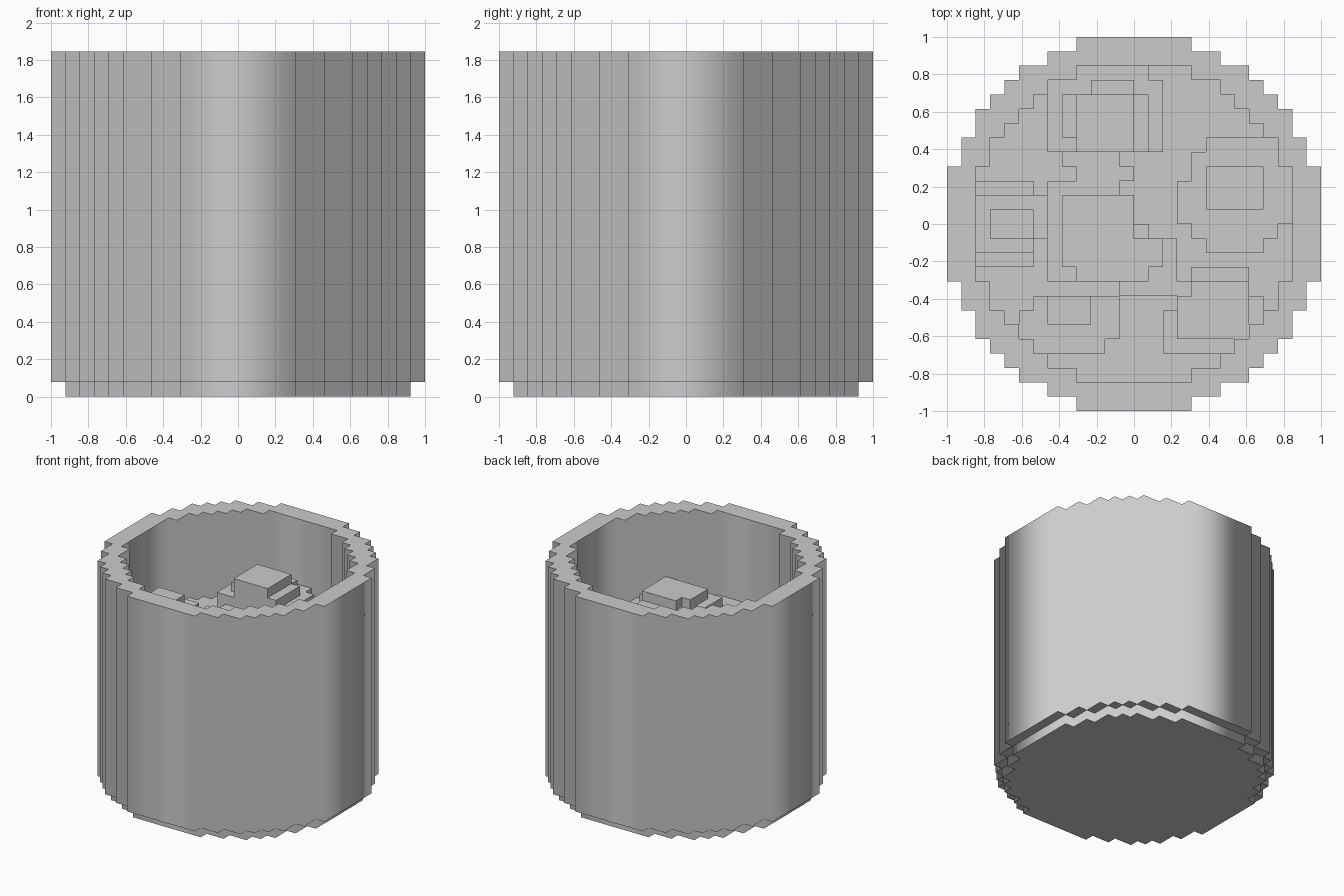
import bpy, bmesh

if "Cube" in bpy.data.objects:
    bpy.data.objects.remove(bpy.data.objects["Cube"])

U = 1 / 13  # one block of the grid


def outline(corners):
    """Closed stepped circle from the outer corners of one quarter."""
    q = []
    for i, (x, y) in enumerate(corners):
        q.append((x, y))
        if i + 1 < len(corners):
            q.append((corners[i + 1][0], y))
    pts = q + [(-x, y) for x, y in reversed(q)]
    return pts + [(-x, -y) for x, y in pts]


def slab(name, loops, z0, z1):
    """Extruded flat profile; a second loop becomes a hole."""
    cu = bpy.data.curves.new(name, 'CURVE')
    cu.dimensions = '2D'
    cu.fill_mode = 'BOTH'
    cu.extrude = (z1 - z0) * U / 2
    for loop in loops:
        sp = cu.splines.new('POLY')
        sp.points.add(len(loop) - 1)
        for p, (x, y) in zip(sp.points, loop):
            p.co = (x * U, y * U, 0, 1)
        sp.use_cyclic_u = True
    ob = bpy.data.objects.new(name, cu)
    ob.location.z = (z0 + z1) * U / 2
    bpy.context.collection.objects.link(ob)


def chunk(name, layers):
    """Stack of boxes: each layer is a top height and its rectangles."""
    bm = bmesh.new()
    for top, rects in layers:
        for x0, x1, y0, y1 in rects:
            for v in bmesh.ops.create_cube(bm, size=1)['verts']:
                v.co.x = (x1 if v.co.x > 0 else x0) * U
                v.co.y = (y1 if v.co.y > 0 else y0) * U
                v.co.z = (top if v.co.z > 0 else top - 1) * U
    me = bpy.data.meshes.new(name)
    bm.to_mesh(me)
    bm.free()
    bpy.context.collection.objects.link(bpy.data.objects.new(name, me))


outer = outline([(13, 4), (12, 6), (11, 8), (10, 9), (9, 10), (8, 11), (6, 12), (4, 13)])
inner = outline([(11, 4), (10, 6), (9, 7), (8, 8), (7, 9), (6, 10), (4, 11)])
foot = outline([(12, 4), (11, 6), (10, 8), (9, 9), (8, 10), (6, 11), (4, 12)])

# Pot and its filling
slab("pot_base", [foot], 0, 1)
slab("pot_wall", [outer, inner], 1, 24)
slab("filling", [inner], 1, 15)

# Lumps floating on the filling
chunk("back_lump", [
    (16, [(-6, 2, 5, 10), (-5, -1, 4, 5)]),
    (17, [(-6, 2, 5, 10), (-4, 1, 10, 11)]),
    (18, [(-5, 1, 6, 9), (-4, 1, 5, 6), (-3, 0, 9, 10)]),
    (19, [(-4, 0, 5, 9)])])
chunk("left_lump", [
    (16, [(-11, -7, -3, 3), (-7, -6, -1, 2)]),
    (17, [(-11, -7, -2, 2), (-7, -6, -1, 2)]),
    (18, [(-10, -7, -1, 1)])])
chunk("centre_lump", [
    (16, [(-6, -1, 0, 3), (-4, 0, 3, 4), (-6, 1, -1, 0), (-6, 3, -4, -1), (-1, 3, -5, -4)]),
    (17, [(-5, 0, -1, 2), (-5, 2, -3, -1), (-4, 1, -4, -3)])])
chunk("right_lump", [
    (16, [(4, 10, -1, 5), (3, 4, 0, 3), (10, 11, 0, 4), (5, 10, 5, 6), (5, 9, -2, -1)]),
    (17, [(5, 9, 1, 4)])])
chunk("front_right_lump", [
    (16, [(3, 8, -8, -4), (4, 8, -4, -3), (2, 7, -9, -8), (2, 3, -8, -6), (8, 9, -7, -5)]),
    (17, [(3, 8, -8, -5), (4, 8, -5, -4)])])
chunk("front_left_lump", [
    (16, [(-7, -2, -9, -5), (-2, -1, -8, -5), (-8, -7, -8, -6)]),
    (17, [(-6, -3, -7, -5)])])
